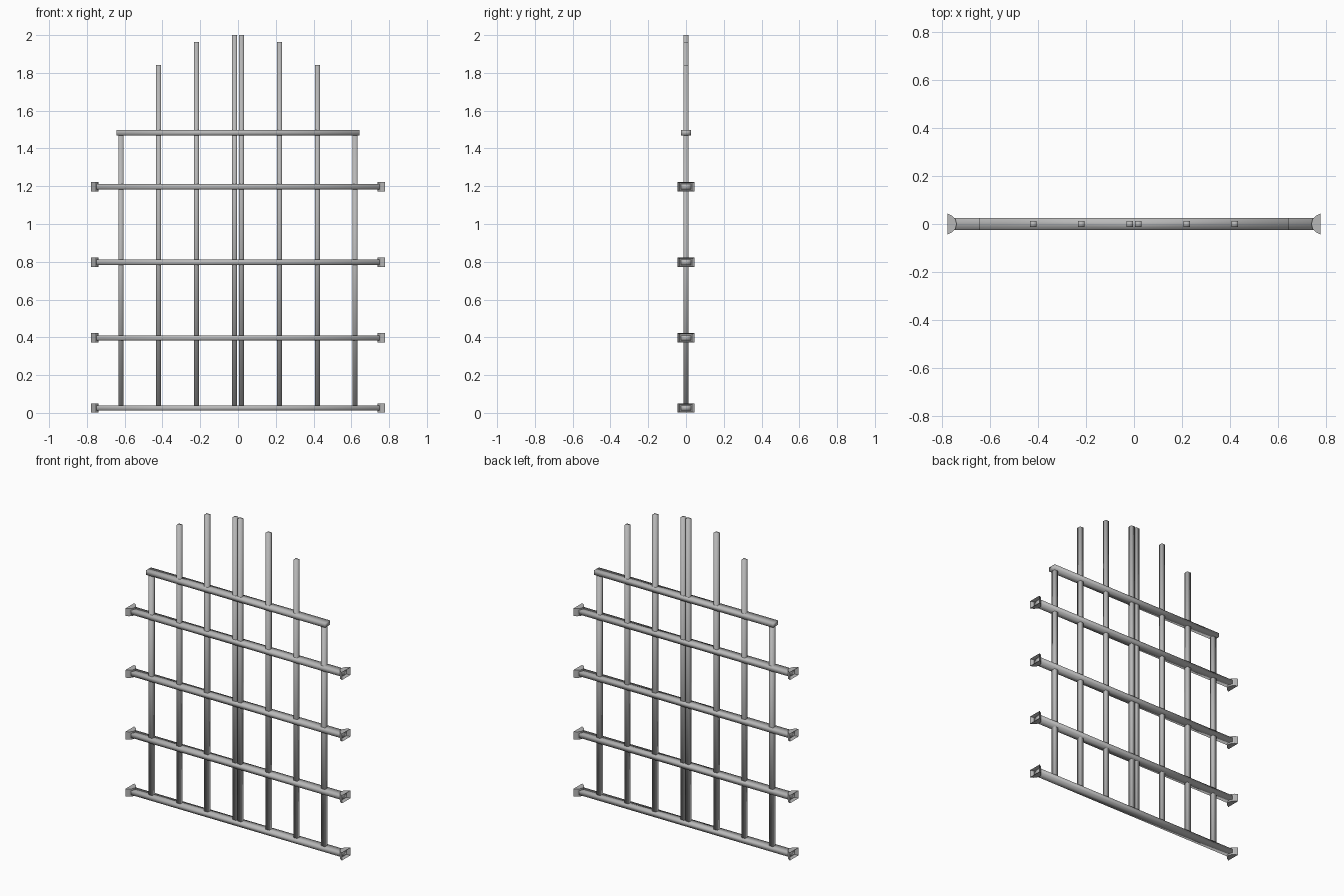
import bpy
import bmesh

if "Cube" in bpy.data.objects:
    bpy.data.objects.remove(bpy.data.objects["Cube"], do_unlink=True)

steel = bpy.data.materials.new("grey steel")
steel.use_nodes = True
COLOUR = (0.48, 0.48, 0.48, 1)
steel.diffuse_color = COLOUR
steel.node_tree.nodes["Principled BSDF"].inputs["Base Color"].default_value = COLOUR


def finish(name, bm, smooth):
    bmesh.ops.recalc_face_normals(bm, faces=bm.faces)
    for face in bm.faces:
        face.smooth = smooth
    mesh = bpy.data.meshes.new(name)
    bm.to_mesh(mesh)
    bm.free()
    mesh.materials.append(steel)
    obj = bpy.data.objects.new(name, mesh)
    bpy.context.collection.objects.link(obj)
    return obj


def box(low, high):
    bm = bmesh.new()
    bmesh.ops.create_cube(bm, size=1)
    for v in bm.verts:
        for i in range(3):
            v.co[i] = high[i] if v.co[i] > 0 else low[i]
    return bm


def rail(name, reach, z):
    """Softly shaded rail, mirrored about an open seam in the middle."""
    bm = box((0, -0.026, z - 0.014), (reach, 0.026, z + 0.014))
    seam = min(bm.faces, key=lambda f: f.calc_center_median().x)
    outer = max(bm.faces, key=lambda f: f.calc_center_median().x)
    outer.normal_update()
    bmesh.ops.delete(bm, geom=[seam], context="FACES_ONLY")
    obj = finish(name, bm, True)
    mirror = obj.modifiers.new("mirror", "MIRROR")
    mirror.use_mirror_merge = True


def bracket(name, side, z):
    """Flared wall shoe with a rectangular socket in its outer face."""
    half = [(0.777, -0.044), (0.757, -0.034), (0.744, -0.019), (0.739, 0)]
    outline = half + [(x, -y) for x, y in reversed(half[:-1])]
    bm = bmesh.new()
    base = bm.faces.new([bm.verts.new((side * x, y, z - 0.025)) for x, y in outline])
    grown = bmesh.ops.extrude_face_region(bm, geom=[base])
    top = [g for g in grown["geom"] if isinstance(g, bmesh.types.BMVert)]
    bmesh.ops.translate(bm, vec=(0, 0, 0.05), verts=top)
    bmesh.ops.recalc_face_normals(bm, faces=bm.faces)
    outer = max(bm.faces, key=lambda f: side * f.calc_center_median().x)
    bmesh.ops.inset_individual(bm, faces=[outer], thickness=0.008)
    # Push the socket inwards, narrowing it to stay inside the flare
    for v in outer.verts:
        v.co.x -= side * 0.02
        v.co.y *= 0.8
    finish(name, bm, False)


# Horizontal rails, the lower four held by a bracket at each end
RAILS = {"bottom": 0.026, "lower": 0.397, "middle": 0.797, "upper": 1.197, "top": 1.483}
SIDES = {"left": 1, "right": -1}
for level, z in RAILS.items():
    rail(f"{level}_rail", 0.643 if level == "top" else 0.76, z)
    if level != "top":
        for side_name, side in SIDES.items():
            bracket(f"{level}_bracket_{side_name}", side, z)

# Upright bars, stepping up towards the centre
BARS = {"centre": (0.018, 2.0), "inner": (0.22, 1.963),
        "middle": (0.42, 1.843), "outer": (0.62, 1.483)}
for bar, (x, height) in BARS.items():
    for side_name, side in SIDES.items():
        bm = box((side * x - 0.0135, -0.0135, 0.026),
                 (side * x + 0.0135, 0.0135, height))
        finish(f"{bar}_upright_{side_name}", bm, True)
